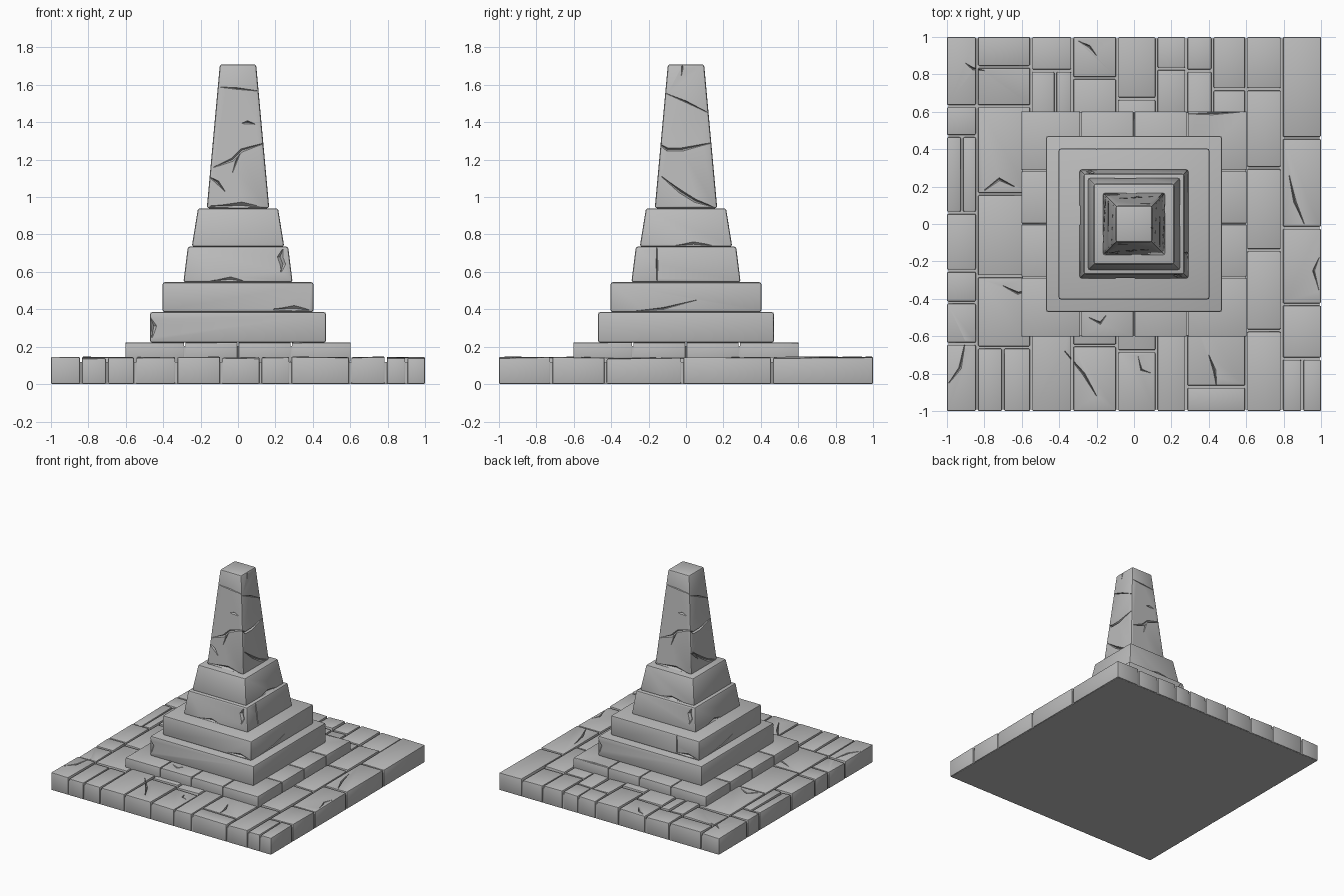
import bpy, bmesh, math, random
from mathutils import Vector, Matrix

random.seed(4)
if "Cube" in bpy.data.objects:
    bpy.data.objects.remove(bpy.data.objects["Cube"], do_unlink=True)

GREY = (0.5, 0.5, 0.5, 1)
stone = bpy.data.materials.new("grey stone")
stone.use_nodes = True
stone.diffuse_color = GREY
stone.node_tree.nodes["Principled BSDF"].inputs["Base Color"].default_value = GREY


def block(bm, x0, x1, y0, y1, z0, z1, inset=0.0, tilt=0.0):
    """Box whose top may be inset (taper) or slightly uneven (tilt)."""
    def ring(d, z, jitter):
        corners = ((x0 + d, y0 + d), (x1 - d, y0 + d), (x1 - d, y1 - d), (x0 + d, y1 - d))
        sx, sy = random.uniform(-jitter, jitter), random.uniform(-jitter, jitter)
        signs = ((-1, -1), (1, -1), (1, 1), (-1, 1))
        return [bm.verts.new((x, y, z + a * sx + b * sy)) for (x, y), (a, b) in zip(corners, signs)]
    low, high = ring(0, z0, 0), ring(inset, z1, tilt)
    bm.faces.new(low[::-1])
    bm.faces.new(high)
    for i in range(4):
        j = (i + 1) % 4
        bm.faces.new((low[i], low[j], high[j], high[i]))


def groove(bm, points, normal, width=0.014, depth=0.02):
    """V-shaped cutter along a path, tapering to its ends."""
    n = Vector(normal).normalized()
    pts = [Vector(p) for p in points]
    rings = []
    for i, p in enumerate(pts):
        along = (pts[min(i + 1, len(pts) - 1)] - pts[max(i - 1, 0)]).normalized()
        side = n.cross(along).normalized()
        size = 0.3 if i in (0, len(pts) - 1) else 1.0
        w = width / 2 * size * 1.5
        top = p + n * depth / 2
        rings.append([bm.verts.new(v) for v in (top - side * w, top + side * w, p - n * depth * size)])
    for a, b in zip(rings, rings[1:]):
        for i in range(3):
            j = (i + 1) % 3
            bm.faces.new((a[i], a[j], b[j], b[i]))
    bm.faces.new(rings[0][::-1])
    bm.faces.new(rings[-1])


def wall_groove(bm, turn, half, points, **kw):
    """Groove on a wall; turn 0 front, 1 right, 2 back, 3 left; half(z) is the wall distance."""
    rot = Matrix.Rotation(turn * math.pi / 2, 3, 'Z')
    groove(bm, [rot @ Vector((u, -half(z), z)) for u, z in points], rot @ Vector((0, -1, 0)), **kw)


def to_object(name, bm):
    bmesh.ops.recalc_face_normals(bm, faces=bm.faces)
    mesh = bpy.data.meshes.new(name)
    bm.to_mesh(mesh)
    bm.free()
    obj = bpy.data.objects.new(name, mesh)
    bpy.context.collection.objects.link(obj)
    mesh.materials.append(stone)
    return obj


def finish(name, bm, bevel, cutters=()):
    """Bevel the part, carve its grooves one set at a time, shade it."""
    obj = to_object(name, bm)
    if bevel:
        mod = obj.modifiers.new("worn_edges", 'BEVEL')
        mod.width, mod.segments = bevel, 2
    helpers = []
    for cut in cutters:
        helper = to_object(name + "_cutter", cut)
        helper.hide_render = True
        mod = obj.modifiers.new("cracks", 'BOOLEAN')
        mod.operation, mod.solver, mod.object = 'DIFFERENCE', 'EXACT', helper
        helpers.append(helper)
    bpy.ops.object.select_all(action='DESELECT')
    bpy.context.view_layer.objects.active = obj
    obj.select_set(True)
    for mod in list(obj.modifiers):
        bpy.ops.object.modifier_apply(modifier=mod.name)
    for helper in helpers:
        bpy.data.objects.remove(helper, do_unlink=True)
    bpy.ops.object.shade_smooth_by_angle(angle=math.radians(30))
    return obj


def wall_cutters(half, cracks):
    result = []
    for turns, points, kw in cracks:
        for t in turns:
            bm = bmesh.new()
            wall_groove(bm, t, half, points, **kw)
            result.append(bm)
    return result


# Solid beds under the paving and the step
for name, r, z0, z1 in (("paving_bed", 0.992, 0, 0.118), ("step_bed", 0.597, 0.1, 0.205)):
    bm = bmesh.new()
    block(bm, -r, r, -r, r, z0, z1)
    finish(name, bm, 0)

# Paving: strips of stones, each (x range, breaks along y)
strips = [
    (-1, -.84, -1, -.64, -.42, -.25, .06), (-1, -.92, .06, .47), (-.92, -.84, .06, .47),
    (-1, -.84, .47, .63, 1), (-.84, -.7, -1, -.66), (-.7, -.55, -1, -.66),
    (-.84, -.55, -.66, -.28, .16, .63, .84, 1), (-.55, -.33, -1, -.5, .5),
    (-.55, -.42, .5, .82), (-.42, -.33, .5, .82), (-.55, -.33, .82, 1),
    (-.33, -.09, -1, -.65, .5, .78, 1), (-.09, .12, -1, -.68, .4, .67, 1),
    (.12, .28, -1, -.5, .55, .83, 1), (.28, .6, -1, -.87, -.4, .4),
    (.28, .42, .4, .82, 1), (.42, .6, .4, .72, 1), (.6, .79, -1, -.57, -.14, .3, .72, 1),
    (.79, 1, -.72, -.43, -.02, .46, 1), (.79, .9, -1, -.72), (.9, 1, -1, -.72),
]


def gap(v, d):
    return v if abs(v) == 1 else v + d


bm = bmesh.new()
G = 0.006
for x0, x1, *ys in strips:
    for y0, y1 in zip(ys, ys[1:]):
        block(bm, gap(x0, G), gap(x1, -G), gap(y0, G), gap(y1, -G), 0.001,
              random.uniform(.137, .145), tilt=.003)
floor_cracks = [
    [(-.99, -.85), (-.93, -.77), (-.9, -.62)], [(-.37, -.68), (-.27, -.8), (-.2, -.92)],
    [(.83, .26), (.86, .12), (.91, 0)], [(.99, -.18), (.96, -.25), (.99, -.36)],
    [(-.9, .86), (-.86, .83), (-.8, .82)], [(-.8, .18), (-.72, .24), (-.64, .2)],
    [(-.3, .98), (-.24, .95), (-.2, .9)], [(.4, -.7), (.43, -.78), (.44, -.86)],
    [(-.7, -.33), (-.62, -.37), (-.58, -.36)], [(.02, -.7), (.04, -.78), (.1, -.8)],
]
cuts = []
for path in floor_cracks:
    cut = bmesh.new()
    groove(cut, [(x, y, .142) for x, y in path], (0, 0, 1))
    cuts.append(cut)
finish("paving_stones", bm, 0.007, cuts)

# Low step: four by four stones
bm = bmesh.new()
marks = (-.605, -.285, 0, .285, .605)
for x0, x1 in zip(marks, marks[1:]):
    for y0, y1 in zip(marks, marks[1:]):
        block(bm, x0 + .003, x1 - .003, y0 + .003, y1 - .003, .12, .222, tilt=.001)
cuts = []
for path in ([(.29, .59), (.42, .59), (.59, .6)], [(-.24, -.5), (-.18, -.53), (-.15, -.49)]):
    cut = bmesh.new()
    groove(cut, [(x, y, .222) for x, y in path], (0, 0, 1), depth=.012)
    cuts.append(cut)
finish("step_stones", bm, 0.006, cuts)

# Stacked plinth blocks: name, half width, z range, inset of the top, cracks
thin = dict(width=.01, depth=.012)
wide = dict(width=.03, depth=.014)
plinths = [
    ("lower_slab", .47, .222, .385, 0, [((0, 2), [(-.46, .25), (-.45, .31), (-.47, .36)], wide)]),
    ("upper_slab", .403, .385, .545, 0, [
        ((1, 3), [(-.28, .39), (-.12, .405), (.06, .45)], thin),
        ((0, 2), [(.19, .4), (.3, .405), (.38, .395)], wide),
        ((2,), [(.2, .36), (.2, .46), (.2, .57)], thin)]),
    ("lower_tier", .292, .545, .735, .024, [
        ((0, 2), [(.24, .72), (.225, .68), (.24, .64), (.23, .6)], wide),
        ((1,), [(-.155, .52), (-.155, .64), (-.155, .76)], thin),
        ((0, 3), [(-.15, .55), (-.04, .56), (.03, .55)], wide)]),
    ("upper_tier", .247, .735, .94, .033, [
        ((1, 2), [(-.06, .74), (.04, .748), (.14, .74)], wide)]),
]
for name, half, z0, z1, inset, cracks in plinths:
    bm = bmesh.new()
    block(bm, -half, half, -half, half, z0, z1, inset)
    slope = inset / (z1 - z0)
    finish(name, bm, 0.011,
           wall_cutters(lambda z: half - (z - z0) * slope, cracks))

# Tapered obelisk with cracks on each side
bm = bmesh.new()
block(bm, -.167, .167, -.167, .167, .94, 1.71, .07)
fine = dict(width=.009, depth=.012)
deep = dict(width=.018, depth=.018)
cracks = [
    ((0, 2), [(-.13, 1.16), (-.03, 1.2), (.02, 1.25), (.15, 1.29)], deep),
    ((0, 2), [(.02, 1.25), (-.01, 1.19), (-.03, 1.13)], fine),
    ((0, 2), [(-.11, 1.59), (0, 1.58), (.12, 1.565)], fine),
    ((0, 2), [(.02, 1.395), (.05, 1.4), (.09, 1.39)], deep),
    ((0, 3), [(-.155, 1.11), (-.11, 1.08), (-.07, 1.03)], deep),
    ((0, 2), [(-.15, .95), (.02, .955), (.12, .945)], dict(width=.04, depth=.02)),
    ((1, 3), [(-.15, 1.29), (-.1, 1.255), (-.02, 1.255), (.14, 1.29)], deep),
    ((1, 3), [(-.12, 1.56), (0, 1.51), (.12, 1.45)], fine),
    ((1, 3), [(-.13, 1.11), (-.03, 1.03), (.05, .98), (.15, .945)], deep),
    ((1,), [(-.02, 1.72), (-.02, 1.69), (-.025, 1.65)], fine),
]
finish("obelisk", bm, 0.012, wall_cutters(lambda z: .167 - (z - .94) * .07 / .77, cracks))
